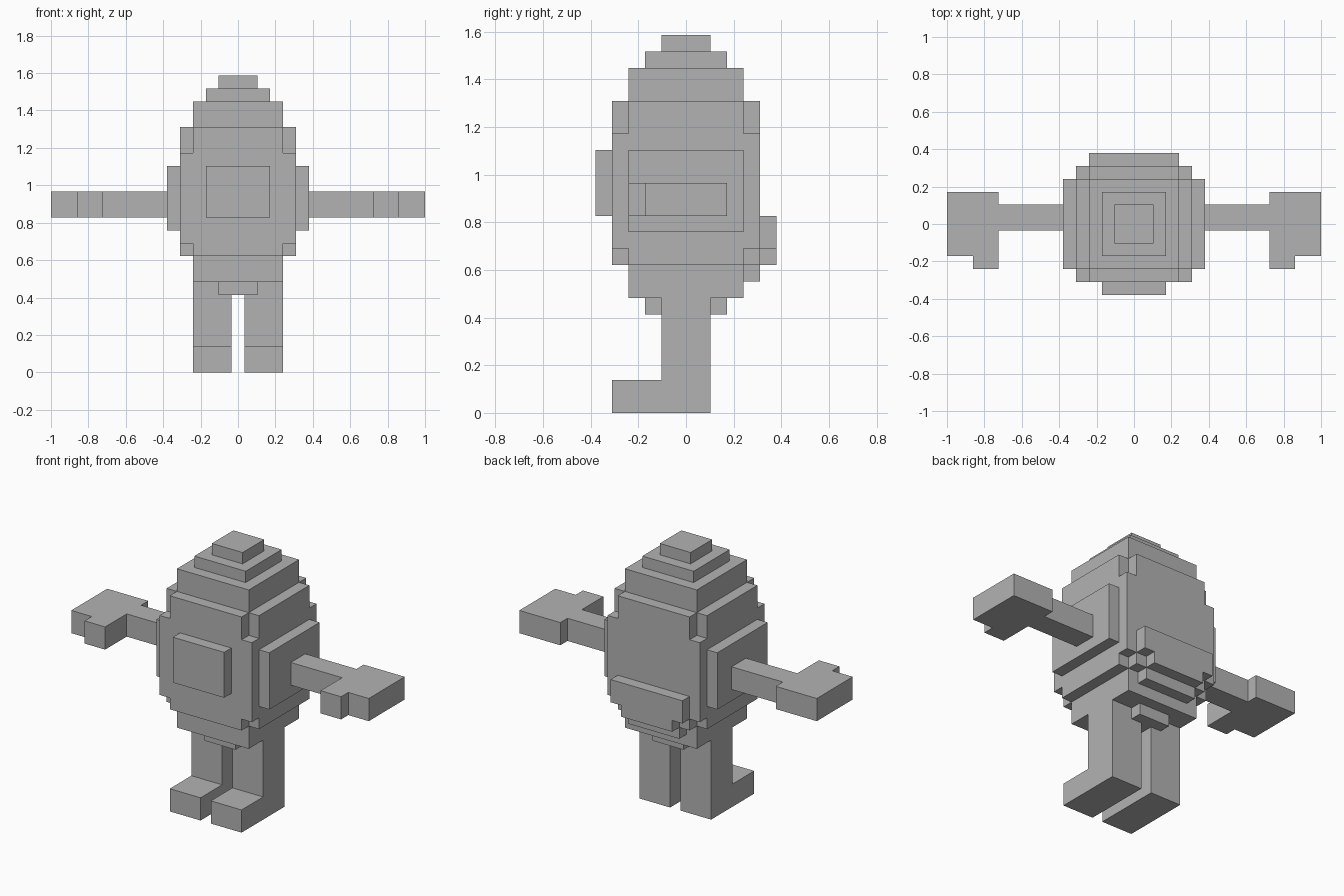
import bpy, bmesh

if "Cube" in bpy.data.objects:
    bpy.data.objects.remove(bpy.data.objects["Cube"])

U = 2 / 29  # size of one block unit

grey = bpy.data.materials.new("plain grey")
grey.diffuse_color = (0.45, 0.45, 0.45, 1)
grey.use_nodes = True
grey.node_tree.nodes["Principled BSDF"].inputs["Base Color"].default_value = grey.diffuse_color


def prism(name, outline, z0, z1):
    """Extrude a top-view outline (in block units) from z0 to z1."""
    bm = bmesh.new()
    face = bm.faces.new([bm.verts.new((x * U, y * U, z0 * U)) for x, y in outline])
    ext = bmesh.ops.extrude_face_region(bm, geom=[face])
    top = [v for v in ext["geom"] if isinstance(v, bmesh.types.BMVert)]
    bmesh.ops.translate(bm, verts=top, vec=(0, 0, (z1 - z0) * U))
    bmesh.ops.recalc_face_normals(bm, faces=bm.faces)
    mesh = bpy.data.meshes.new(name)
    bm.to_mesh(mesh)
    bm.free()
    mesh.materials.append(grey)
    obj = bpy.data.objects.new(name, mesh)
    bpy.context.collection.objects.link(obj)
    return obj


def box(name, x0, x1, y0, y1, z0, z1):
    return prism(name, [(x0, y0), (x1, y0), (x1, y1), (x0, y1)], z0, z1)


def slab(name, hx, hy, z0, z1):
    return box(name, -hx, hx, -hy, hy, z0, z1)


# Cross outline: square with its corners notched
a, b = 4.5, 3.5
cross = [(b, -a), (b, -b), (a, -b), (a, b), (b, b), (b, a),
         (-b, a), (-b, b), (-a, b), (-a, -b), (-b, -b), (-b, -a)]

# Rounded body, bottom to top
slab("body_underside", 1.5, 2.5, 6, 7)
slab("body_lower", 3.5, 3.5, 7, 9)
prism("body_lower_rim", cross, 9, 10)
slab("body_middle", 4.5, 4.5, 10, 17)
prism("body_upper_rim", cross, 17, 19)
slab("head", 3.5, 3.5, 19, 21)
slab("head_step", 2.5, 2.5, 21, 22)
slab("head_top", 1.5, 1.5, 22, 23)

# Front plate and back bulge
box("front_plate", -2.5, 2.5, -5.5, -4.5, 12, 16)
box("back_bulge", -3.5, 3.5, 4.5, 5.5, 10, 12)
box("back_bulge_lower", -2.5, 2.5, 4.5, 5.5, 9, 10)
box("back_bulge_base", -2.5, 2.5, 3.5, 4.5, 8, 9)

# Paired parts on both sides
for side, s in (("left", 1), ("right", -1)):
    def pair(name, x0, x1, *rest):
        return box(f"{side}_{name}", *sorted((s * x0, s * x1)), *rest)

    pair("side_plate", 4.5, 5.5, -3.5, 3.5, 11, 16)
    pair("leg", 0.5, 3.5, -1.5, 1.5, 0, 7)
    pair("foot", 0.5, 3.5, -4.5, -1.5, 0, 2)
    # Arm, hand and thumb share one flat outline
    arm = [(5.5, -0.5), (10.5, -0.5), (10.5, -3.5), (12.5, -3.5), (12.5, -2.5),
           (14.5, -2.5), (14.5, 2.5), (10.5, 2.5), (10.5, 1.5), (5.5, 1.5)]
    prism(f"{side}_arm_and_hand", [(s * x, y) for x, y in arm], 12, 14)
